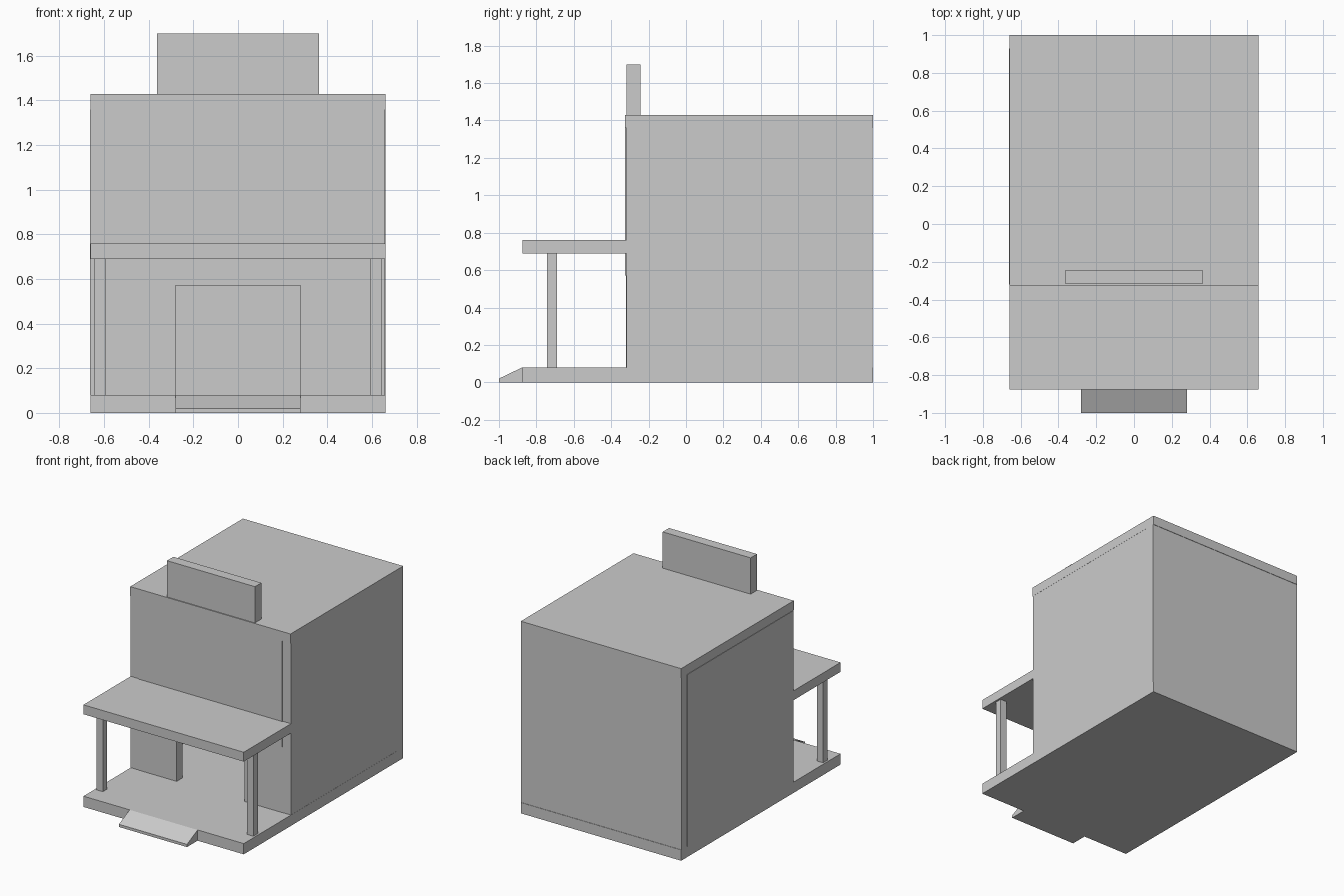
import bpy

if "Cube" in bpy.data.objects:
    bpy.data.objects.remove(bpy.data.objects["Cube"])

def prism(name, profile, x0, x1):
    """Extrude a (y, z) profile along x."""
    n = len(profile)
    verts = [(x, y, z) for x in (x0, x1) for y, z in profile]
    faces = [tuple(range(n))[::-1], tuple(range(n, 2 * n))]
    faces += [(i, (i + 1) % n, n + (i + 1) % n, n + i) for i in range(n)]
    mesh = bpy.data.meshes.new(name)
    mesh.from_pydata(verts, [], faces)
    mesh.update()
    obj = bpy.data.objects.new(name, mesh)
    bpy.context.collection.objects.link(obj)
    return obj

def box(name, x, y, z):
    return prism(name, [(y[0], z[0]), (y[0], z[1]), (y[1], z[1]), (y[1], z[0])][::-1], *x)

W = 0.66          # half width
T = 0.07          # wall thickness
FLOOR, CEIL, TOP = 0.08, 1.36, 1.43
FRONT, PORCH = -0.325, -0.875

# Base slab, shared by the porch and the room
box("floor", (-W, W), (PORCH, 1.0), (0, FLOOR))

# Shell: side walls, back wall and roof
box("left_wall", (-W - 0.003, -W + T), (FRONT + 0.006, 0.93), (FLOOR, CEIL))
box("right_wall", (W - T, W - 0.001), (FRONT + 0.006, 0.93), (FLOOR, CEIL))
box("back_wall", (-W, W), (0.93, 0.997), (FLOOR, CEIL))
box("roof", (-W, W), (FRONT, 1.0), (CEIL, TOP))

# Front wall with a wide open doorway
inner = W - T
box("upper_front_wall", (-inner, inner), (FRONT, FRONT + T), (0.57, CEIL))
for side, x in (("left", (-inner, -0.28)), ("right", (0.28, inner))):
    box(side + "_front_panel", x, (FRONT + 0.004, FRONT + T + 0.004), (FLOOR, 0.57))

# Porch canopy and its posts
box("canopy", (-W, W), (PORCH, FRONT + 0.006), (0.69, 0.76))
for side, cx in (("left", -0.62), ("right", 0.62)):
    box(side + "_porch_post", (cx - 0.026, cx + 0.026), (-0.742, -0.69), (FLOOR, 0.69))

# Entrance ramp
prism("ramp", [(-1.0, 0), (PORCH, 0), (PORCH, FLOOR), (-1.0, 0.02)], -0.28, 0.28)

# Blank sign board on the roof
box("sign_board", (-0.362, 0.362), (-0.318, -0.243), (TOP, 1.70))
